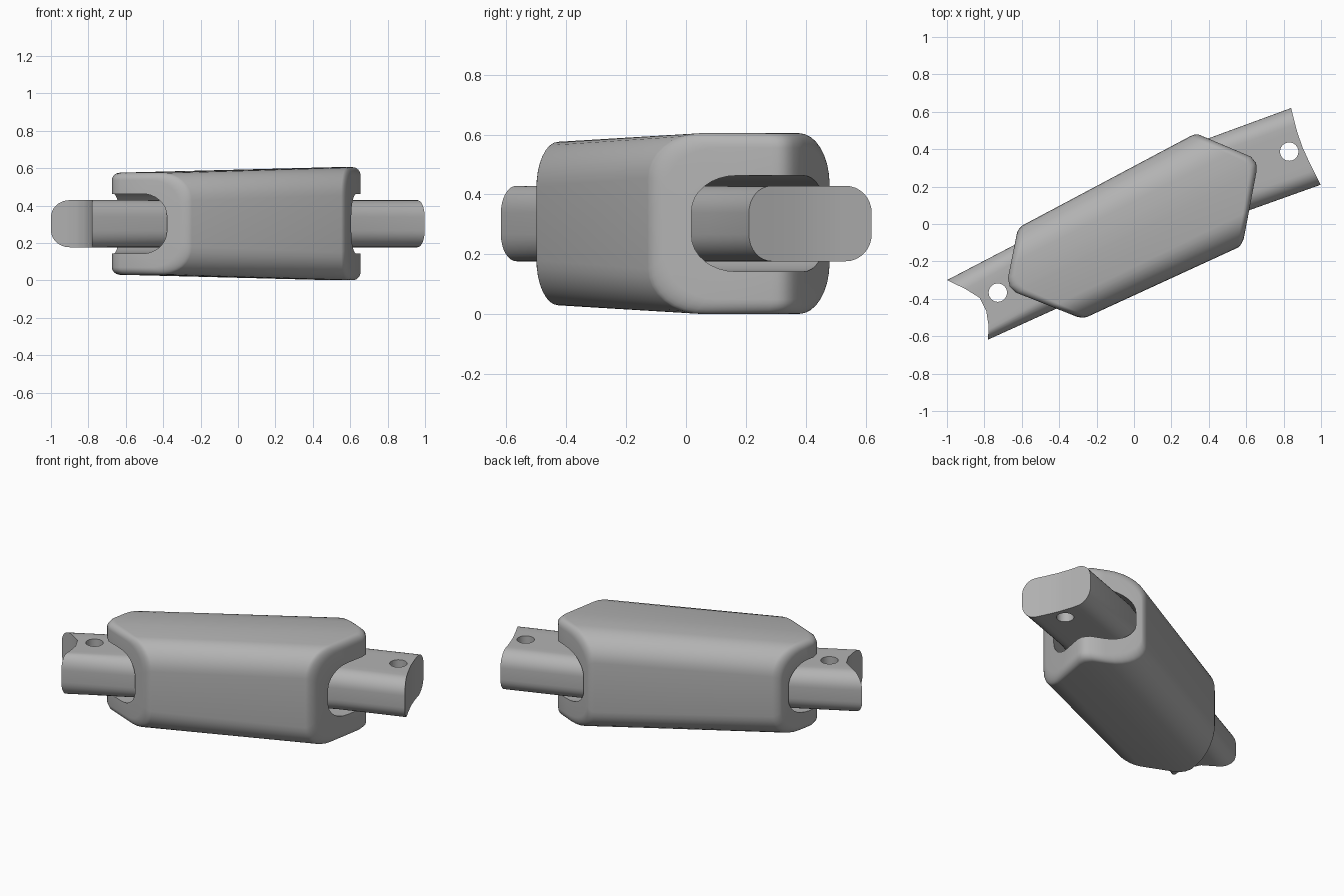
import bpy, bmesh, math

if "Cube" in bpy.data.objects:
    bpy.data.objects.remove(bpy.data.objects["Cube"])

grey = bpy.data.materials.new("plain grey")
grey.diffuse_color = (0.45, 0.45, 0.45, 1)
grey.use_nodes = True
grey.node_tree.nodes["Principled BSDF"].inputs["Base Color"].default_value = grey.diffuse_color
MID_Z = 0.303


def lerp(a, b, t):
    return a + (b - a) * t


def along(nodes, s):
    """Point on a plan-view polyline given as (s, x, y) nodes."""
    for a, b in zip(nodes, nodes[1:]):
        if s <= b[0] + 1e-9:
            t = (s - a[0]) / (b[0] - a[0])
            return lerp(a[1], b[1], t), lerp(a[2], b[2], t)
    return nodes[-1][1:]


def section(s0, s1, rs, hz, rz, mids, n=8):
    """Rounded rectangle: s across the width, z about the middle."""
    arc = [(rs * (1 - math.cos(a)), hz - rz + rz * math.sin(a))
           for a in [math.pi / 2 * k / n for k in range(n + 1)]]
    top = [(s0 + s, z) for s, z in arc] + [(m, hz) for m in mids]
    top += [(s1 - s, z) for s, z in reversed(arc)]
    return top + [(s, -z) for s, z in reversed(top)]


def loft(name, rings, closed):
    bm = bmesh.new()
    loops = [[bm.verts.new(p) for p in r] for r in rings]
    n = len(loops[0])
    pairs = list(zip(loops, loops[1:]))
    if closed:
        pairs.append((loops[-1], loops[0]))
    for a, b in pairs:
        for i in range(n):
            j = (i + 1) % n
            bm.faces.new((a[i], a[j], b[j], b[i]))
    if not closed:
        # end caps as vertical strips so they can be hollow
        for r in (loops[0], loops[-1]):
            for i in range(n // 2 - 1):
                bm.faces.new((r[i], r[i + 1], r[n - 2 - i], r[n - 1 - i]))
    bmesh.ops.recalc_face_normals(bm, faces=bm.faces)
    me = bpy.data.meshes.new(name)
    bm.to_mesh(me)
    bm.free()
    ob = bpy.data.objects.new(name, me)
    bpy.context.collection.objects.link(ob)
    me.materials.append(grey)
    return ob


def activate(ob):
    bpy.ops.object.select_all(action='DESELECT')
    ob.select_set(True)
    bpy.context.view_layer.objects.active = ob


# sleeve: tapered rounded tube with chevron-cut ends
LEFT = [(0, -.62, -.02), (.35, -.674, -.29), (.4, -.664, -.335),
        (.46, -.63, -.367), (1, -.275, -.508)]
RIGHT = [(0, .33, .485), (.35, .625, .36), (.4, .653, .325),
         (.46, .656, .285), (1, .58, -.115)]


def sleeve_ring(t, f):
    mids = (.35, .375, .4, .43, .46)
    outer = section(0, 1, .25, lerp(.272, .303, t), .15, mids)
    hole = section(lerp(.10, .055, t), lerp(.84, .82, t), .2, .16, .12, mids)
    ring = []
    for (so, zo), (sh, zh) in zip(outer, hole):
        s, z = lerp(so, sh, f), lerp(zo, zh, f)
        p, q = along(LEFT, s), along(RIGHT, s)
        ring.append((lerp(p[0], q[0], t), lerp(p[1], q[1], t), MID_Z + z))
    return ring


steps = []
for k in range(7):
    a = math.pi / 2 * k / 6
    steps.append((.033 * (1 - math.sin(a)), .35 * (1 - math.cos(a))))
steps.append((0, 1))
rings = [sleeve_ring(t, f) for t, f in steps]
rings += [sleeve_ring(1 - t, f) for t, f in reversed(steps)]
sleeve = loft("sleeve", rings, True)

# inner bar: runs through the sleeve, hollowed left end, pin hole at each end
STATIONS = [
    [(0, -1, -.30), (.2, -.9, -.348), (.35, -.825, -.395), (.5, -.79, -.465),
     (.7, -.778, -.54), (1, -.78, -.618)],
    [(0, -.645, -.115), (1, -.42, -.455)],
    [(0, .39, .455), (1, .62, .075)],
    [(0, .84, .62), (.3, .873, .49), (.5, .902, .408), (.7, .94, .325),
     (1, .998, .21)],
]
bar_section = section(0, 1, .2, .126, .09, (.27, .35, .42, .5, .6, .7))
bar = loft("inner_bar", [[(*along(st, s), MID_Z + z) for s, z in bar_section]
                         for st in STATIONS], False)

for x, y in ((-.728, -.367), (.83, .387)):
    bpy.ops.mesh.primitive_cylinder_add(vertices=40, radius=.049, depth=1,
                                        location=(x, y, MID_Z))
    cutter = bpy.context.object
    cutter.name = "pin_hole_cutter"
    cutter.hide_render = True
    activate(bar)
    mod = bar.modifiers.new("pin_hole", 'BOOLEAN')
    mod.operation = 'DIFFERENCE'
    mod.solver = 'EXACT'
    mod.object = cutter
    bpy.ops.object.modifier_apply(modifier=mod.name)
    bpy.data.objects.remove(cutter)

# smooth shading with crisp edges
for ob in (sleeve, bar):
    activate(ob)
    bpy.ops.object.shade_smooth_by_angle(angle=math.radians(35))
